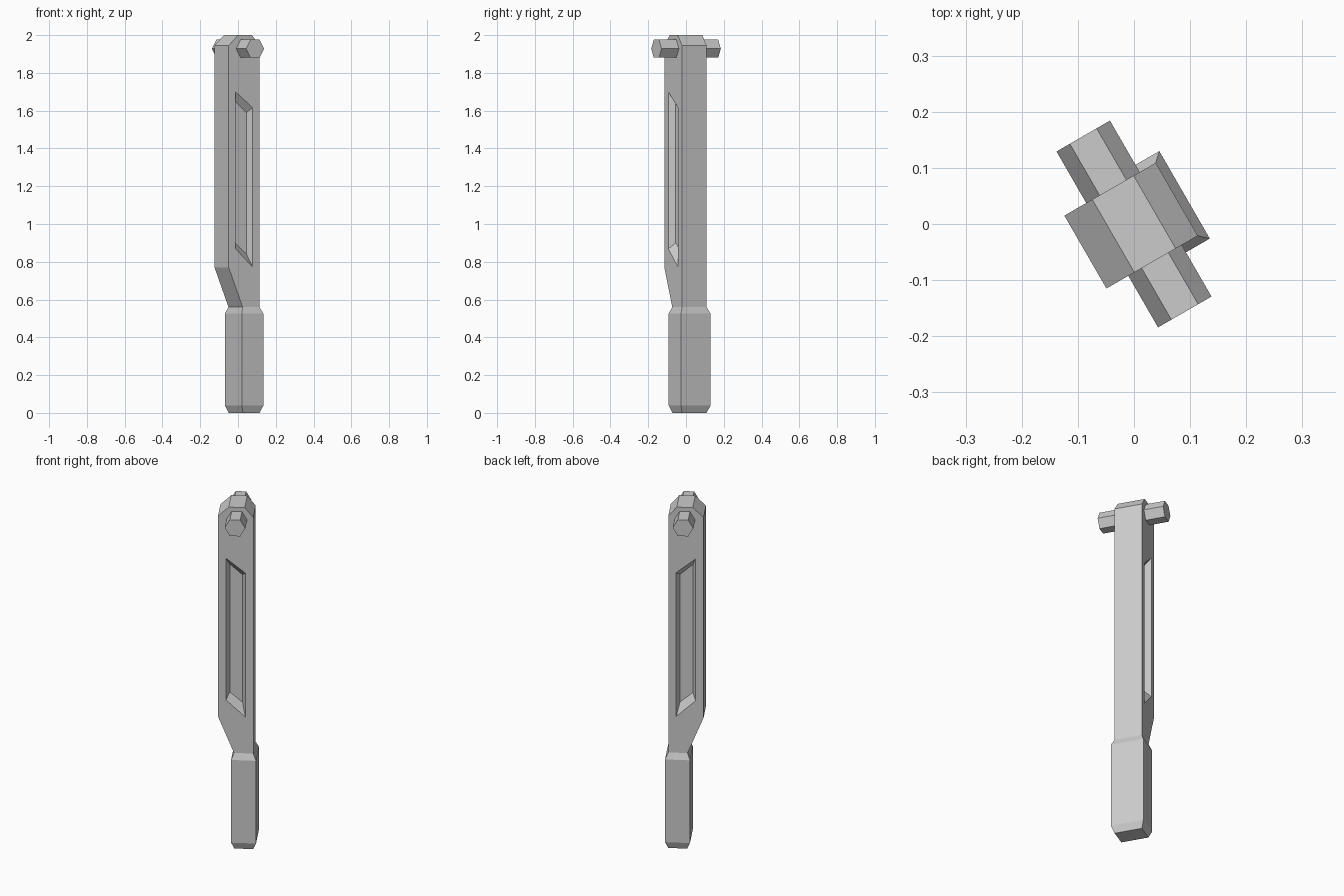
import bpy, bmesh
from math import radians, cos, sin, pi
from mathutils import Matrix

if "Cube" in bpy.data.objects:
    bpy.data.objects.remove(bpy.data.objects["Cube"])

TURN = Matrix.Rotation(radians(30), 4, 'Z')   # whole model is turned 30 degrees


def loft(name, rings):
    """Closed solid through rings of points with equal counts."""
    bm = bmesh.new()
    loops = [[bm.verts.new(p) for p in ring] for ring in rings]
    n = len(loops[0])
    for a, b in zip(loops, loops[1:]):
        for i in range(n):
            j = (i + 1) % n
            bm.faces.new((a[i], a[j], b[j], b[i]))
    bm.faces.new(loops[0][::-1])
    bm.faces.new(loops[-1])
    bmesh.ops.recalc_face_normals(bm, faces=bm.faces)
    mesh = bpy.data.meshes.new(name)
    bm.to_mesh(mesh)
    bm.free()
    ob = bpy.data.objects.new(name, mesh)
    bpy.context.collection.objects.link(ob)
    ob.matrix_world = TURN
    return ob


def along_y(profile, y):
    return [(x, y, z) for x, z in profile]


def rect(x0, x1, y, z):
    return [(x0, -y, z), (x1, -y, z), (x1, y, z), (x0, y, z)]


# Shaft: side profile with chamfered top and tapered neck
HALF = 0.075
profile = [(-0.0425, 2.0), (-0.10, 1.945), (-0.10, 0.77), (-0.015, 0.56),
           (0.088, 0.56), (0.088, 1.945), (0.0425, 2.0)]
shaft = loft("shaft", [along_y(profile, -HALF), along_y(profile, HALF)])

# Slanted recess with sloping walls, cut into both broad faces
outer = [(-0.058, 1.70), (-0.058, 0.868), (0.046, 0.772), (0.046, 1.615)]
inner = [(-0.040, 1.65), (-0.040, 0.90), (0.028, 0.842), (0.028, 1.59)]
DEPTH = 0.035
lip = [(o[0] + (o[0] - i[0]) * 0.3, o[1] + (o[1] - i[1]) * 0.3)
       for o, i in zip(outer, inner)]
for side in (-1, 1):
    cutter = loft("recess_cutter", [along_y(lip, side * (HALF + DEPTH * 0.3)),
                                    along_y(inner, side * (HALF - DEPTH))])
    cutter.hide_render = True
    mod = shaft.modifiers.new("recess", 'BOOLEAN')
    mod.operation = 'DIFFERENCE'
    mod.solver = 'EXACT'
    mod.object = cutter
    bpy.context.view_layer.objects.active = shaft
    bpy.ops.object.modifier_apply(modifier=mod.name)
    bpy.data.objects.remove(cutter)

# Grip: block with chamfered ends
loft("grip", [rect(-0.013, 0.088, 0.075, 0.0), rect(-0.029, 0.104, 0.09, 0.04),
              rect(-0.029, 0.104, 0.09, 0.525), rect(-0.015, 0.088, 0.075, 0.56)])

# Hexagonal cross pin through the head
hexagon = [(0.055 * cos(k * pi / 3), 1.928 + 0.055 * sin(k * pi / 3)) for k in range(6)]
loft("cross_pin", [along_y(hexagon, -0.181), along_y(hexagon, 0.181)])
